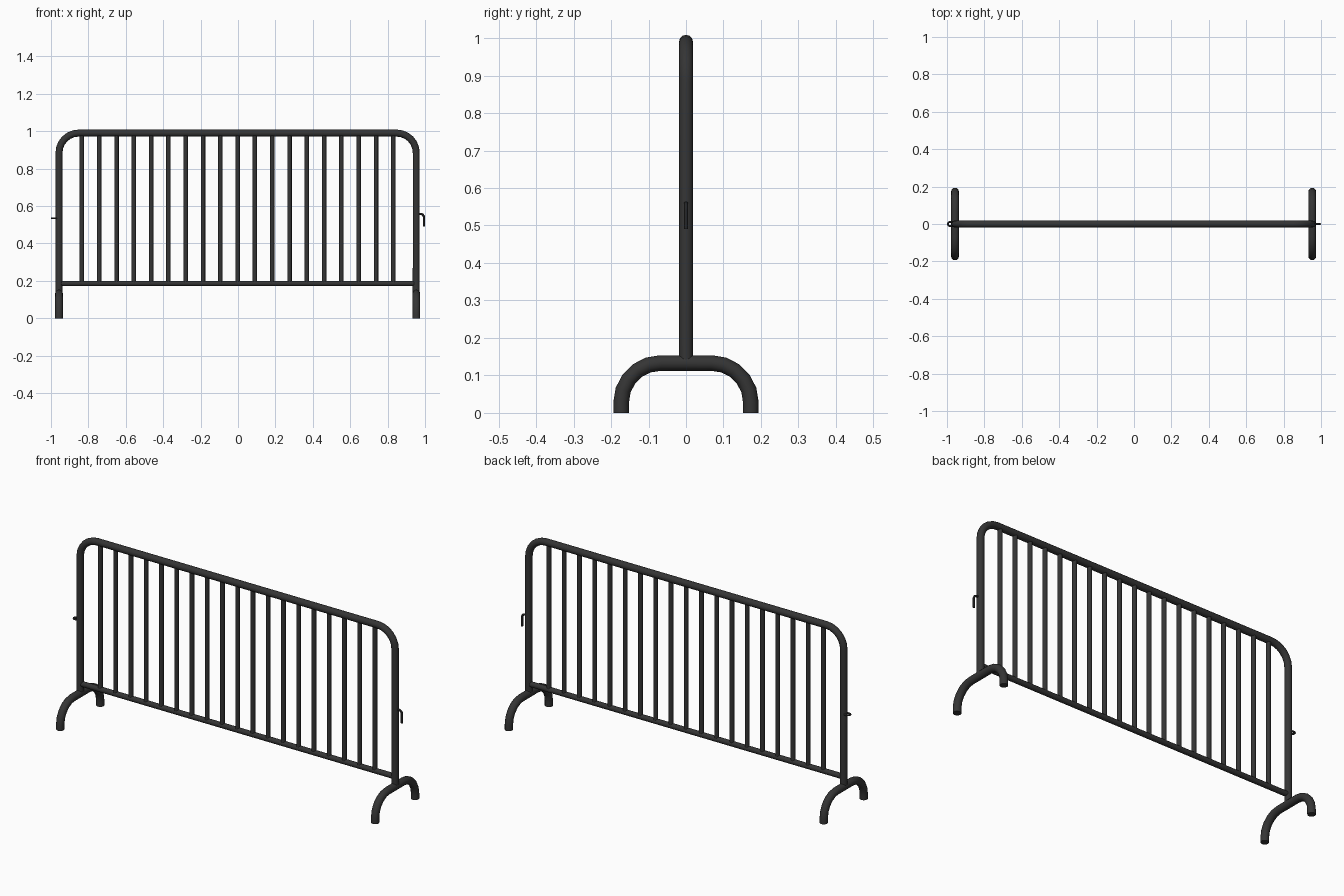
import bpy
from math import cos, sin, pi, radians
from mathutils import Vector

if "Cube" in bpy.data.objects:
    bpy.data.objects.remove(bpy.data.objects["Cube"])

mat = bpy.data.materials.new("dark_metal")
mat.diffuse_color = (0.035, 0.035, 0.035, 1)
mat.use_nodes = True
mat.node_tree.nodes["Principled BSDF"].inputs["Base Color"].default_value = mat.diffuse_color

CX = -0.002      # frame centre
HALF = 0.955     # half distance between posts


def tube(name, points, radius, res=4):
    """Round capped tube along a path; 4 + 2 * res sides."""
    cu = bpy.data.curves.new(name, 'CURVE')
    cu.dimensions = '3D'
    cu.bevel_depth = radius
    cu.bevel_resolution = res
    cu.use_fill_caps = True
    sp = cu.splines.new('POLY')
    sp.points.add(len(points) - 1)
    for p, co in zip(sp.points, points):
        p.co = (*co, 1)
    ob = bpy.data.objects.new(name, cu)
    bpy.context.collection.objects.link(ob)
    bpy.ops.object.select_all(action='DESELECT')
    ob.select_set(True)
    bpy.context.view_layer.objects.active = ob
    bpy.ops.object.convert(target='MESH')
    ob = bpy.context.object
    bpy.ops.object.shade_smooth_by_angle(angle=radians(40))
    ob.data.materials.clear()
    ob.data.materials.append(mat)
    return ob


def arch(half, bottom, top, r, n):
    """Upside-down U with rounded corners, as (u, v) pairs."""
    right = [(half - r + r * cos(a), top - r + r * sin(a))
             for a in (pi / 2 * i / n for i in range(n + 1))]
    right.insert(0, (half, bottom))
    return right + [(-u, v) for u, v in reversed(right)]


# Main frame: two posts and top rail in one bent tube
tube("frame", [(CX + u, 0, v) for u, v in arch(HALF, 0.14, 0.99, 0.105, 6)], 0.0187)

# Bottom rail
tube("bottom_rail", [(CX - HALF, 0, 0.186), (CX + HALF, 0, 0.186)], 0.0145)

# Vertical bars
for i in range(19):
    x = CX + (i - 9) * 0.0925
    tube(f"bar_{i + 1}", [(x, 0, 0.186), (x, 0, 0.99)], 0.012)

# Arched feet across each end
for side, s in (("left", -1), ("right", 1)):
    tube(f"{side}_foot",
         [(CX + s * HALF, u, v) for u, v in arch(0.173, 0, 0.133, 0.105, 5)], 0.0208)

# Coupling loop on the left post
loop = [(-0.96, 0.011, 0.535), (-0.984, 0.011, 0.535)]
loop += [(-0.984 - 0.011 * sin(a), 0.011 * cos(a), 0.535)
         for a in (pi * i / 6 for i in range(1, 6))]
loop += [(-0.984, -0.011, 0.535), (-0.96, -0.011, 0.535)]
tube("coupling_loop", loop, 0.005, 2)

# Coupling hook on the right post
hook = [(0.955, 0, 0.558)]
hook += [(0.976 + 0.018 * sin(a), 0, 0.54 + 0.018 * cos(a))
         for a in (pi / 2 * i / 5 for i in range(6))]
hook += [(0.994, 0, 0.49)]
tube("coupling_hook", hook, 0.006, 2)
